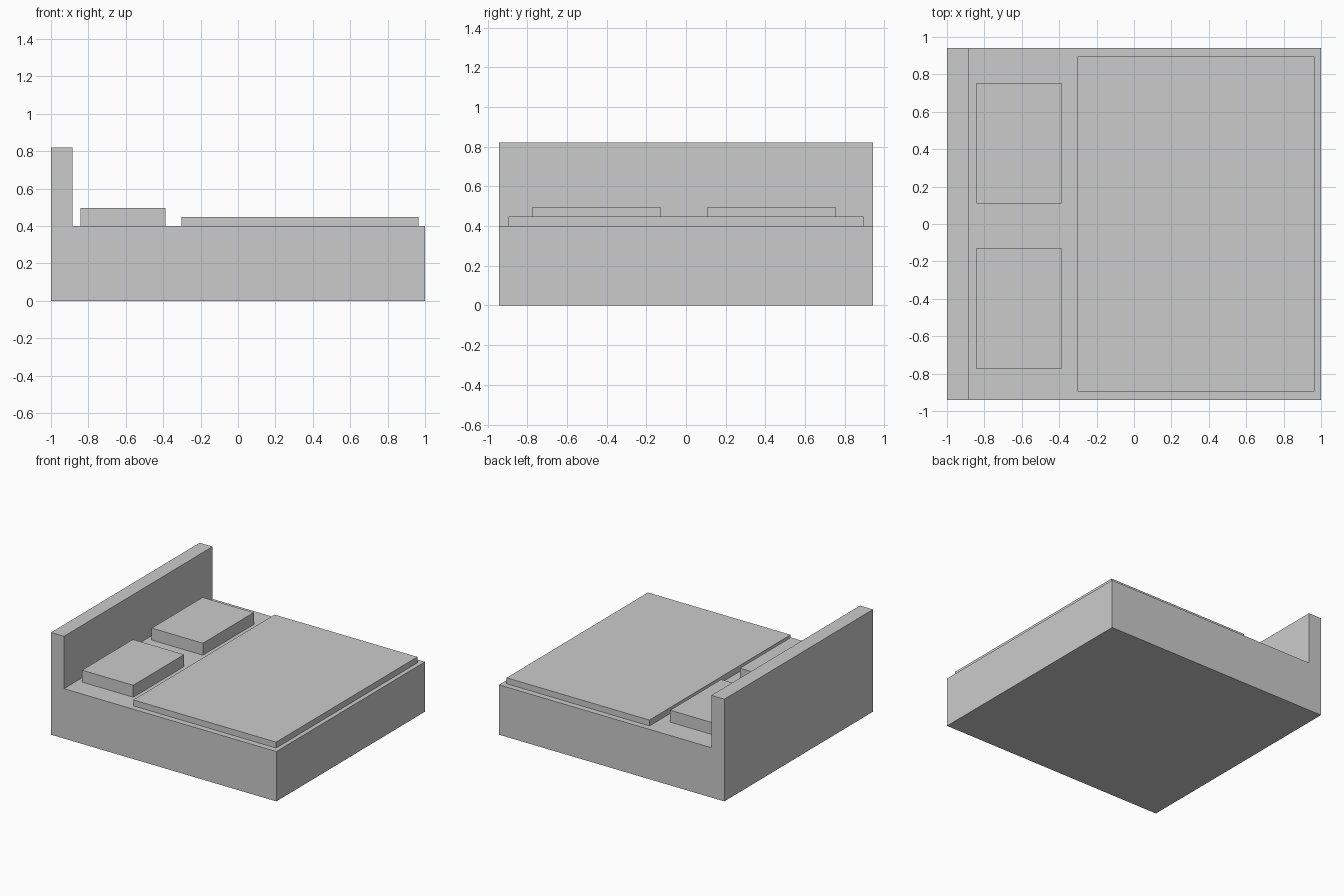
import bpy
import bmesh

if "Cube" in bpy.data.objects:
    bpy.data.objects.remove(bpy.data.objects["Cube"])


def finish(name, bm):
    bmesh.ops.recalc_face_normals(bm, faces=bm.faces)
    mesh = bpy.data.meshes.new(name)
    bm.to_mesh(mesh)
    bm.free()
    obj = bpy.data.objects.new(name, mesh)
    bpy.context.collection.objects.link(obj)
    return obj


def extrude_profile(name, profile, y0, y1):
    """Extrude an (x, z) outline along y into a closed solid."""
    bm = bmesh.new()
    face = bm.faces.new([bm.verts.new((x, y0, z)) for x, z in profile])
    ext = bmesh.ops.extrude_face_region(bm, geom=[face], use_keep_orig=True)
    verts = [v for v in ext["geom"] if isinstance(v, bmesh.types.BMVert)]
    bmesh.ops.translate(bm, verts=verts, vec=(0, y1 - y0, 0))
    return finish(name, bm)


def slab(name, x0, x1, y0, y1, z0, z1):
    return extrude_profile(name, [(x0, z0), (x1, z0), (x1, z1), (x0, z1)], y0, y1)


TOP = 0.40  # mattress height

# Bed base and headboard as one L-shaped body
extrude_profile("bed_frame", [(-1, 0), (1, 0), (1, TOP), (-0.885, TOP),
                              (-0.885, 0.82), (-1, 0.82)], -0.942, 0.942)

# Blanket
slab("blanket", -0.302, 0.965, -0.895, 0.895, TOP, 0.448)

# Two pillows
for side, y0 in (("front", -0.774), ("back", 0.109)):
    slab(side + "_pillow", -0.842, -0.388, y0, y0 + 0.645, TOP, 0.496)
